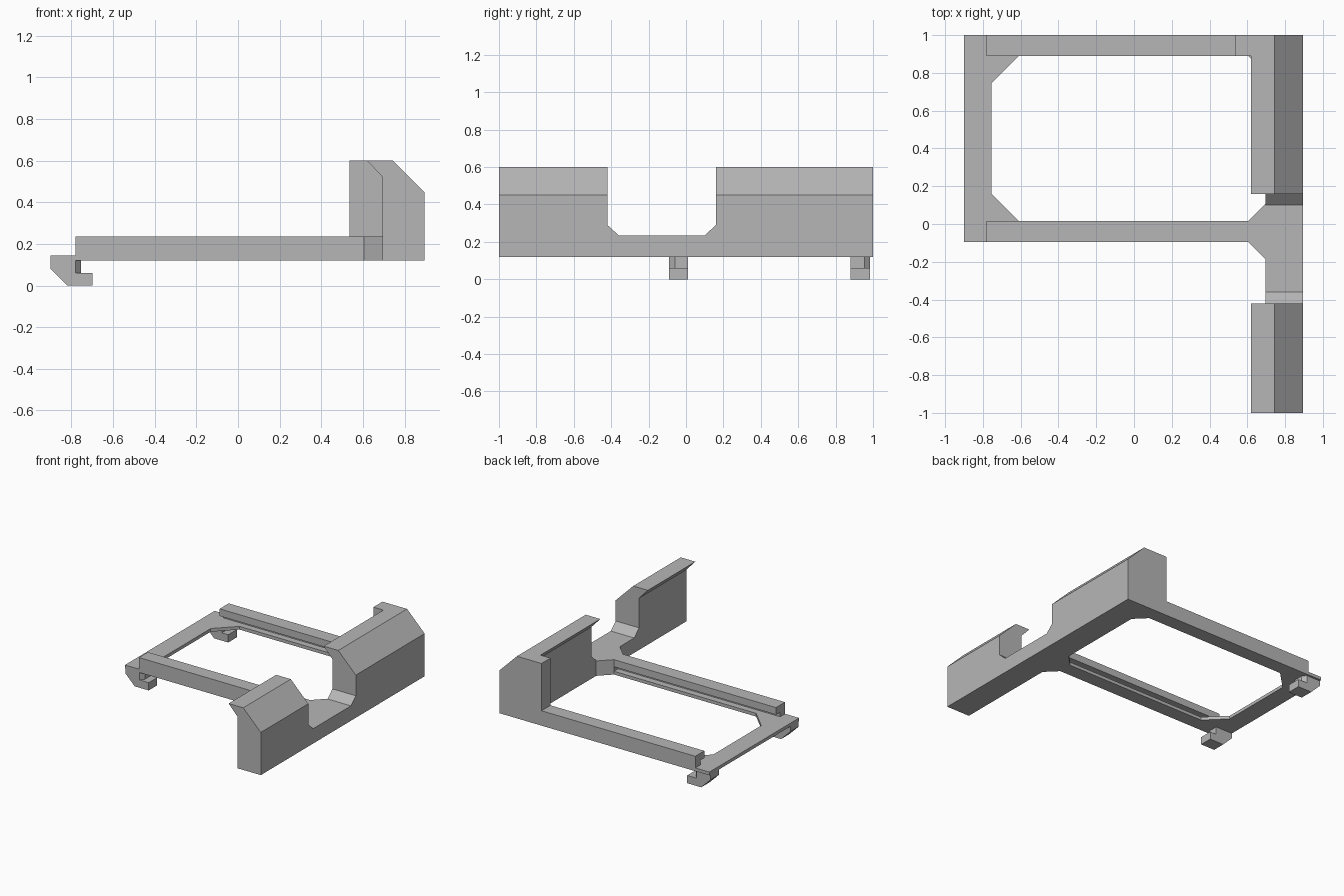
import bpy, bmesh
from mathutils import Vector

if "Cube" in bpy.data.objects:
    bpy.data.objects.remove(bpy.data.objects["Cube"])

grey = bpy.data.materials.new("plain grey")
grey.use_nodes = True
tone = (0.47, 0.47, 0.47, 1)
grey.diffuse_color = tone
grey.node_tree.nodes["Principled BSDF"].inputs["Base Color"].default_value = tone


def extrude(name, outline, axis, lo, hi):
    """Prism from a 2D outline: axis x takes (y,z), y takes (x,z), z takes (x,y)."""
    place = {"x": lambda a, b: (lo, a, b),
             "y": lambda a, b: (a, lo, b),
             "z": lambda a, b: (a, b, lo)}[axis]
    bm = bmesh.new()
    face = bm.faces.new([bm.verts.new(place(a, b)) for a, b in outline])
    new = bmesh.ops.extrude_face_region(bm, geom=[face])["geom"]
    step = Vector([hi - lo if c == axis else 0 for c in "xyz"])
    bmesh.ops.translate(bm, vec=step,
                        verts=[g for g in new if isinstance(g, bmesh.types.BMVert)])
    bmesh.ops.recalc_face_normals(bm, faces=bm.faces)
    mesh = bpy.data.meshes.new(name)
    bm.to_mesh(mesh)
    bm.free()
    mesh.materials.append(grey)
    obj = bpy.data.objects.new(name, mesh)
    bpy.context.collection.objects.link(obj)
    return obj


def rect(a0, a1, b0, b1):
    return [(a0, b0), (a1, b0), (a1, b1), (a0, b1)]


BASE, PLATE, RAIL, TOP = 0.12, 0.145, 0.235, 0.60
FRONT_IN, BACK_IN = 0.015, 0.89      # inner faces of the two rails
WALL_IN, WALL_OUT = 0.695, 0.895
LEFT, RAIL_END = -0.9, -0.78

# Side wall with overhanging lip, cut by a chamfered notch
wall = extrude("side_wall", [(WALL_IN, BASE), (WALL_OUT, BASE), (WALL_OUT, 0.45),
                             (0.745, TOP), (0.62, TOP), (WALL_IN, 0.52)], "y", -1, 1)
cutter = extrude("notch_cutter", [(-0.42, 0.8), (-0.42, 0.29), (-0.36, RAIL),
                                  (0.10, RAIL), (0.16, 0.29), (0.16, 0.8)], "x", 0.5, 1.1)
cutter.hide_render = True
cut = wall.modifiers.new("notch", "BOOLEAN")
cut.operation = "DIFFERENCE"
cut.solver = "EXACT"
cut.object = cutter
bpy.context.view_layer.objects.active = wall
bpy.ops.object.modifier_apply(modifier=cut.name)
bpy.data.objects.remove(cutter)

# Tall return at the back end of the wall
extrude("end_block", rect(0.535, 0.72, BACK_IN, 1), "y", 0, 1).data.clear_geometry()
bpy.data.objects.remove(bpy.data.objects["end_block"])
extrude("end_block", rect(0.535, 0.70, BASE, TOP), "y", BACK_IN, 1)


# Rails with a groove along the inner face
def rail(name, inner, outer, end):
    deep = inner + (0.05 if outer > inner else -0.05)
    outline = [(outer, BASE), (inner, BASE), (inner, PLATE), (deep, PLATE),
               (deep, 0.18), (inner, 0.18), (inner, RAIL), (outer, RAIL)]
    extrude(name, outline, "x", RAIL_END, end)


rail("front_rail", FRONT_IN, -0.095, 0.605)
rail("back_rail", BACK_IN, 1, 0.605)

# Flared joints between rails and wall
extrude("front_joint", [(0.605, -0.095), (WALL_IN, -0.185), (WALL_IN, 0.105),
                        (0.605, FRONT_IN)], "z", BASE, RAIL)
extrude("back_joint", [(0.605, BACK_IN), (WALL_IN, 0.80), (WALL_IN, BACK_IN)],
        "z", BASE, RAIL)

# Thin cross plate with corner gussets
extrude("cross_plate", [(LEFT, -0.095), (RAIL_END, -0.095), (RAIL_END, FRONT_IN),
                        (-0.61, FRONT_IN), (-0.755, 0.16), (-0.755, 0.745),
                        (-0.61, BACK_IN), (RAIL_END, BACK_IN), (RAIL_END, 1),
                        (LEFT, 1)], "z", BASE, PLATE)

# Hooks under the plate: foot profile plus a stem with one bevelled corner
for name, y0, y1, bevel_side in (("front", -0.09, 0.01, -1), ("back", 0.88, 0.985, 1)):
    extrude(name + "_hook", [(LEFT, BASE), (LEFT, 0.08), (-0.82, 0), (-0.70, 0),
                             (-0.70, 0.06), (RAIL_END, 0.06), (RAIL_END, BASE)],
            "y", y0, y1)
    edge, far = (y0, y1) if bevel_side < 0 else (y1, y0)
    extrude(name + "_hook_stem", [(RAIL_END, edge), (-0.755, edge - bevel_side * 0.03),
                                  (-0.755, far), (RAIL_END, far)], "z", 0.06, BASE)
